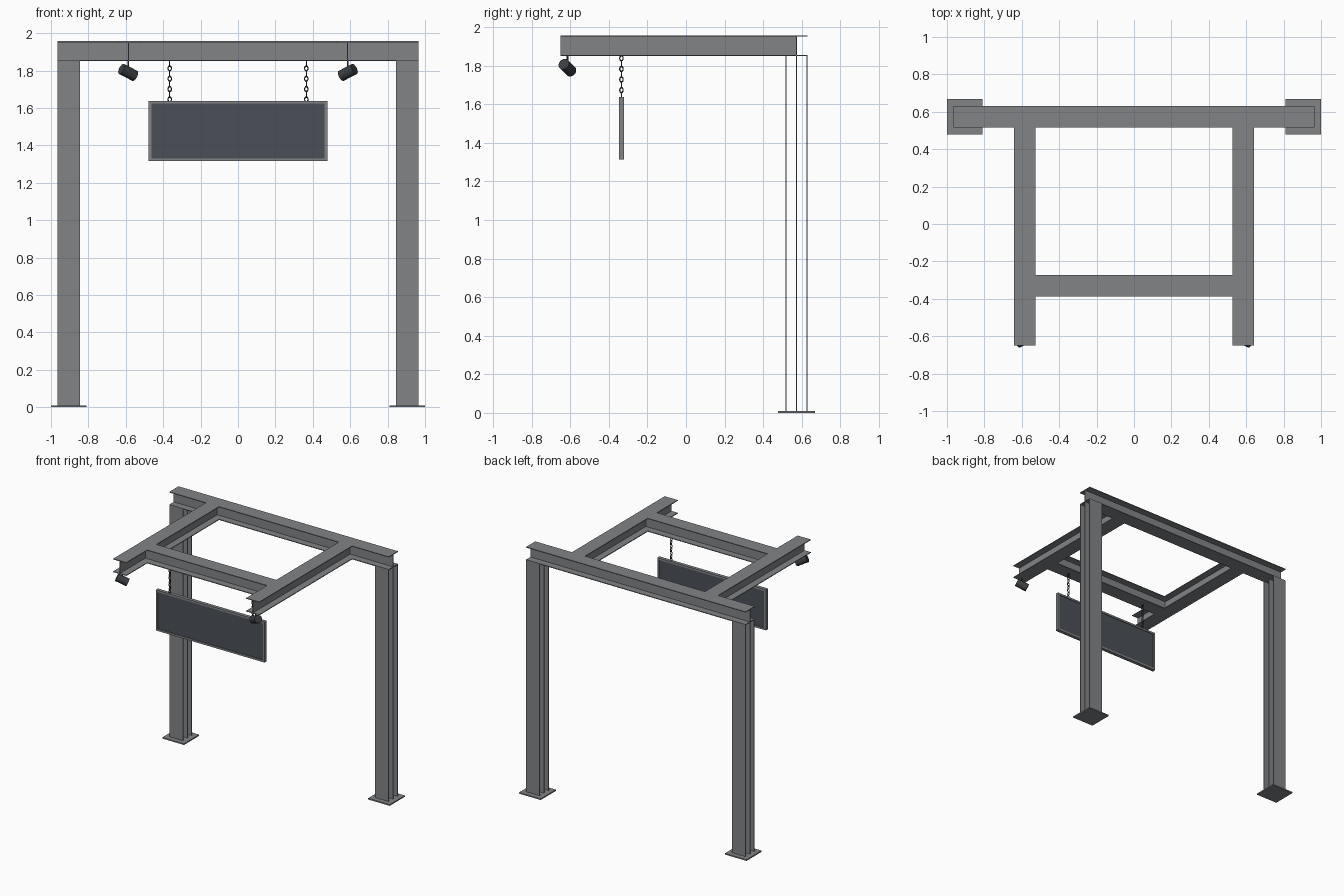
import bpy, bmesh
from mathutils import Matrix, Vector

old = bpy.data.objects.get("Cube")
if old:
    bpy.data.objects.remove(old, do_unlink=True)


def material(name, rgb):
    m = bpy.data.materials.new(name)
    m.use_nodes = True
    m.diffuse_color = (*rgb, 1)
    m.node_tree.nodes["Principled BSDF"].inputs["Base Color"].default_value = (*rgb, 1)
    return m


STEEL = material("grey steel", (0.22, 0.23, 0.24))
PANEL = material("dark slate panel", (0.07, 0.08, 0.095))
DARK = material("dark metal", (0.045, 0.05, 0.055))


def finish(name, bm, mat, smooth=False):
    me = bpy.data.meshes.new(name)
    bm.to_mesh(me)
    bm.free()
    me.materials.append(mat)
    ob = bpy.data.objects.new(name, me)
    bpy.context.collection.objects.link(ob)
    if smooth:
        bpy.ops.object.select_all(action='DESELECT')
        ob.select_set(True)
        bpy.context.view_layer.objects.active = ob
        bpy.ops.object.shade_smooth_by_angle()
    return ob


def boxes(name, spans, mat):
    """One object made of boxes, each given as three (low, high) spans."""
    bm = bmesh.new()
    for span in spans:
        mid = Vector([(a + b) / 2 for a, b in span])
        size = [b - a for a, b in span]
        bmesh.ops.create_cube(bm, size=1, matrix=Matrix.Translation(mid) @ Matrix.Diagonal((*size, 1)))
    return finish(name, bm, mat)


W, T = 0.0575, 0.006            # half flange width, plate thickness
LOW, TOP = 1.85, 1.957          # underside and top of the beams
BACK, CROSS, SIDE = 0.573, -0.33, 0.585


def around(c, half):
    return (c - half, c + half)


def beam(name, along_x, centre, flange, web):
    """I-beam: two flanges over the flange span and a web over the web span."""
    parts = []
    for run, across, z in ((flange, W, (LOW, LOW + T)), (flange, W, (TOP - T, TOP)),
                           (web, T / 2, (LOW + T, TOP - T))):
        side = around(centre, across)
        parts.append((run, side, z) if along_x else (side, run, z))
    boxes(name, parts, STEEL)


# Overhead beams
beam("back_beam", True, BACK, (-0.965, 0.965), (-0.965, 0.965))
beam("cross_beam", True, CROSS, around(0, SIDE - W), around(0, SIDE))


# Chain link: a stretched torus, made by sweeping a round wire
def chain(name, x, y, z0, z1, count=8):
    bm = bmesh.new()
    pitch = (z1 - z0) / count
    ring, wire = 12, 6
    for i in range(count):
        turn = Matrix.Rotation(1.5708 * (i % 2), 4, 'Z')
        place = Matrix.Translation((x, y, z0 + pitch * (i + 0.5))) @ turn
        loops = []
        for a in range(ring):
            spin = Matrix.Rotation(6.28319 * a / ring, 4, 'Y')
            loop = []
            for b in range(wire):
                p = Matrix.Rotation(6.28319 * b / wire, 3, 'Z') @ Vector((0.003, 0, 0))
                p = spin @ (p.xyz + Vector((0.009, 0, 0)))
                p = spin @ (Matrix.Rotation(6.28319 * b / wire, 3, 'Z') @ Vector((0.003, 0, 0))
                            + Vector((0.009, 0, 0)))
                p.z *= 1.45
                loop.append(bm.verts.new(place @ p))
            loops.append(loop)
        for a in range(ring):
            for b in range(wire):
                n, m = (a + 1) % ring, (b + 1) % wire
                bm.faces.new((loops[a][b], loops[a][m], loops[n][m], loops[n][b]))
    bmesh.ops.recalc_face_normals(bm, faces=bm.faces)
    finish(name, bm, DARK, True)


def cylinder(name, start, end, radius, sides, mat):
    bm = bmesh.new()
    d = end - start
    m = Matrix.Translation((start + end) / 2) @ d.to_track_quat('Z', 'Y').to_matrix().to_4x4()
    bmesh.ops.create_cone(bm, cap_ends=True, segments=sides, radius1=radius, radius2=radius,
                          depth=d.length, matrix=m)
    return finish(name, bm, mat, True)


# Parts repeated on both sides
for s, side in ((1, "left"), (-1, "right")):
    beam(side + "_beam", False, s * SIDE, (-0.65, BACK - W), (-0.65, BACK))
    # Column of three parallel plates on a base plate
    col = around(s * 0.905, 0.06)
    plates = [(col, around(y, T / 2), (0.01, LOW))
              for y in (BACK - W + T / 2, BACK, BACK + W - T / 2)]
    boxes(side + "_column", plates, STEEL)
    boxes(side + "_base_plate", [(around(s * 0.905, 0.095), around(BACK, 0.095), (0, 0.01))], STEEL)
    chain(side + "_chain", s * 0.365, -0.335, 1.632, LOW + 0.003)
    # Spotlight aimed inward, down and back at the sign
    mid = Vector((s * 0.587, -0.615, 1.79))
    aim = Vector((-s * 0.8, 0.42, -0.42)).normalized() * 0.0445
    cylinder(side + "_spotlight", mid - aim, mid + aim, 0.03, 20, DARK)
    cylinder(side + "_spotlight_stem", mid, Vector((mid.x, mid.y, LOW)), 0.005, 8, DARK)

# Hanging sign: frame bars around a recessed panel
HX, Z0, Z1, B, DEPTH = 0.478, 1.315, 1.638, 0.015, around(-0.335, 0.0135)
boxes("sign_frame", [
    (around(0, HX), DEPTH, (Z0, Z0 + B)), (around(0, HX), DEPTH, (Z1 - B, Z1)),
    ((-HX, -HX + B), DEPTH, (Z0 + B, Z1 - B)), ((HX - B, HX), DEPTH, (Z0 + B, Z1 - B))], STEEL)
boxes("sign_panel", [(around(0, HX - B), around(-0.335, 0.008), (Z0 + B, Z1 - B))], PANEL)
